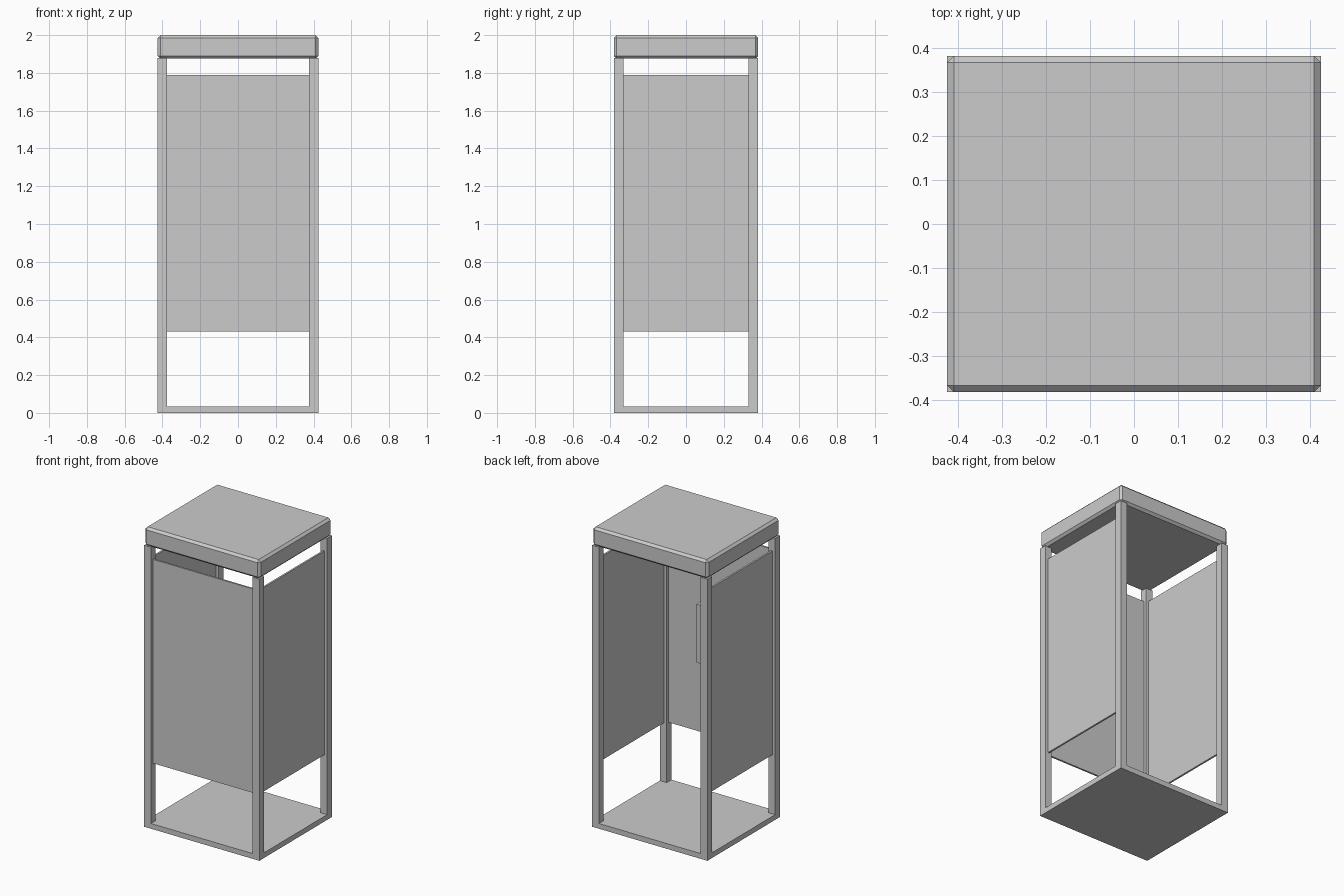
import bpy

if "Cube" in bpy.data.objects:
    bpy.data.objects.remove(bpy.data.objects["Cube"])


def box(name, lo, hi, bevel=0.0):
    """Axis-aligned box between two corners, optionally chamfered."""
    size = [b - a for a, b in zip(lo, hi)]
    centre = [(a + b) / 2 for a, b in zip(lo, hi)]
    bpy.ops.mesh.primitive_cube_add(size=1, location=centre)
    ob = bpy.context.object
    ob.name = name
    ob.scale = size
    bpy.ops.object.transform_apply(location=False, rotation=False, scale=True)
    if bevel:
        mod = ob.modifiers.new("chamfer", 'BEVEL')
        mod.width = bevel
        mod.segments = 1
    return ob


X, Y = 0.425, 0.382      # half width and half depth of the booth
POST = 0.05              # post thickness
PANEL = 0.012            # wall panel thickness
Z0, Z1 = 0.43, 1.79      # wall panel bottom and top

# Floor slab and chamfered roof
box("floor", (-X, -Y, 0), (X, Y, 0.035))
box("roof", (-X, -Y, 1.875), (X, Y, 2.0), bevel=0.015)

# Four square corner posts
for side, sx in (("left", -1), ("right", 1)):
    for end, sy in (("front", -1), ("back", 1)):
        xs = sorted((sx * X, sx * (X - POST)))
        ys = sorted((sy * Y, sy * (Y - POST)))
        box(f"{end}_{side}_post", (xs[0], ys[0], 0.035), (xs[1], ys[1], 1.878))

# Thin wall panels centred in the posts; the back stays open as the entrance
inset = POST / 2
for side, sx in (("left", -1), ("right", 1)):
    cx = sx * (X - inset)
    box(f"{side}_panel", (cx - PANEL / 2, -Y + POST, Z0),
        (cx + PANEL / 2, Y - POST, Z1))
cy = -Y + inset
box("front_panel", (-X + POST, cy - PANEL / 2, Z0),
    (X - POST, cy + PANEL / 2, Z1))

# Equipment box on the inner face of the front panel
box("telephone_box", (-0.113, cy + PANEL / 2, 0.93), (0.113, -0.27, 1.32))
